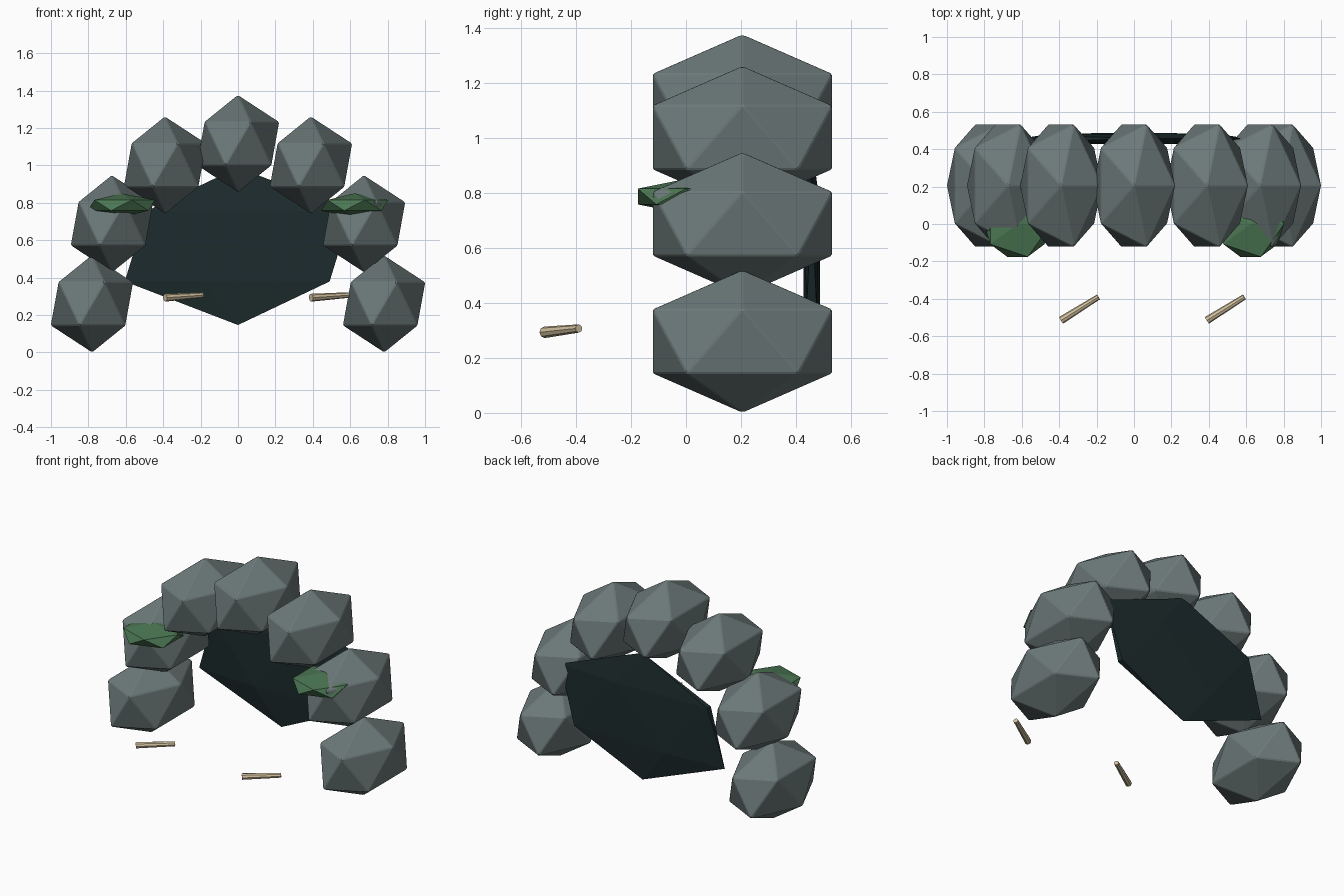
import bpy
from mathutils import Vector

if "Cube" in bpy.data.objects:
    bpy.data.objects.remove(bpy.data.objects["Cube"])


def material(name, rgb):
    m = bpy.data.materials.new(name)
    m.diffuse_color = (*rgb, 1)
    m.use_nodes = True
    m.node_tree.nodes["Principled BSDF"].inputs["Base Color"].default_value = m.diffuse_color
    return m


STONE = material("stone", (0.15, 0.19, 0.19))
DARK = material("dark", (0.012, 0.024, 0.026))
MOSS = material("moss", (0.07, 0.18, 0.085))
BONE = material("bone", (0.66, 0.54, 0.35))


def boulder(name, loc, scale, mat, bevel=0.0):
    """Twenty-sided lump stretched to size, with optionally softened edges."""
    bpy.ops.mesh.primitive_ico_sphere_add(subdivisions=1, radius=1, location=loc)
    ob = bpy.context.object
    ob.name = name
    ob.scale = scale
    bpy.ops.object.transform_apply(location=False, rotation=False, scale=True)
    ob.data.materials.append(mat)
    if bevel:
        mod = ob.modifiers.new("soft_edges", "BEVEL")
        mod.width = bevel
        mod.segments = 1
        mod.limit_method = "NONE"
    return ob


# Arch of seven rocks
for i, (x, z) in enumerate([(-0.781, 0.26), (-0.674, 0.688), (-0.39, 1.002), (0, 1.117),
                            (0.39, 1.002), (0.674, 0.688), (0.781, 0.26)]):
    boulder(f"arch_rock_{i + 1}", (x, 0.205, z), (0.246, 0.386, 0.26), STONE, 0.005)

# Dark slab closing the back of the cave
boulder("cave_back", (0, 0.457, 0.568), (0.677, 0.035, 0.421), DARK)

# Moss clumps on the side rocks, bones on the floor in front
for side, mx, bx in (("left", -0.623, -0.29), ("right", 0.623, 0.49)):
    boulder(f"moss_{side}", (mx, 0, 0.787), (0.2, 0.206, 0.064), MOSS)

    a = Vector((bx - 0.1, -0.515, 0.293))
    b = Vector((bx + 0.1, -0.39, 0.307))
    bpy.ops.mesh.primitive_cone_add(vertices=8, radius1=0.021, radius2=0.015,
                                    depth=(b - a).length, location=(a + b) / 2)
    bone = bpy.context.object
    bone.name = f"bone_{side}"
    bone.rotation_euler = (b - a).to_track_quat("Z", "Y").to_euler()
    bone.data.materials.append(BONE)
